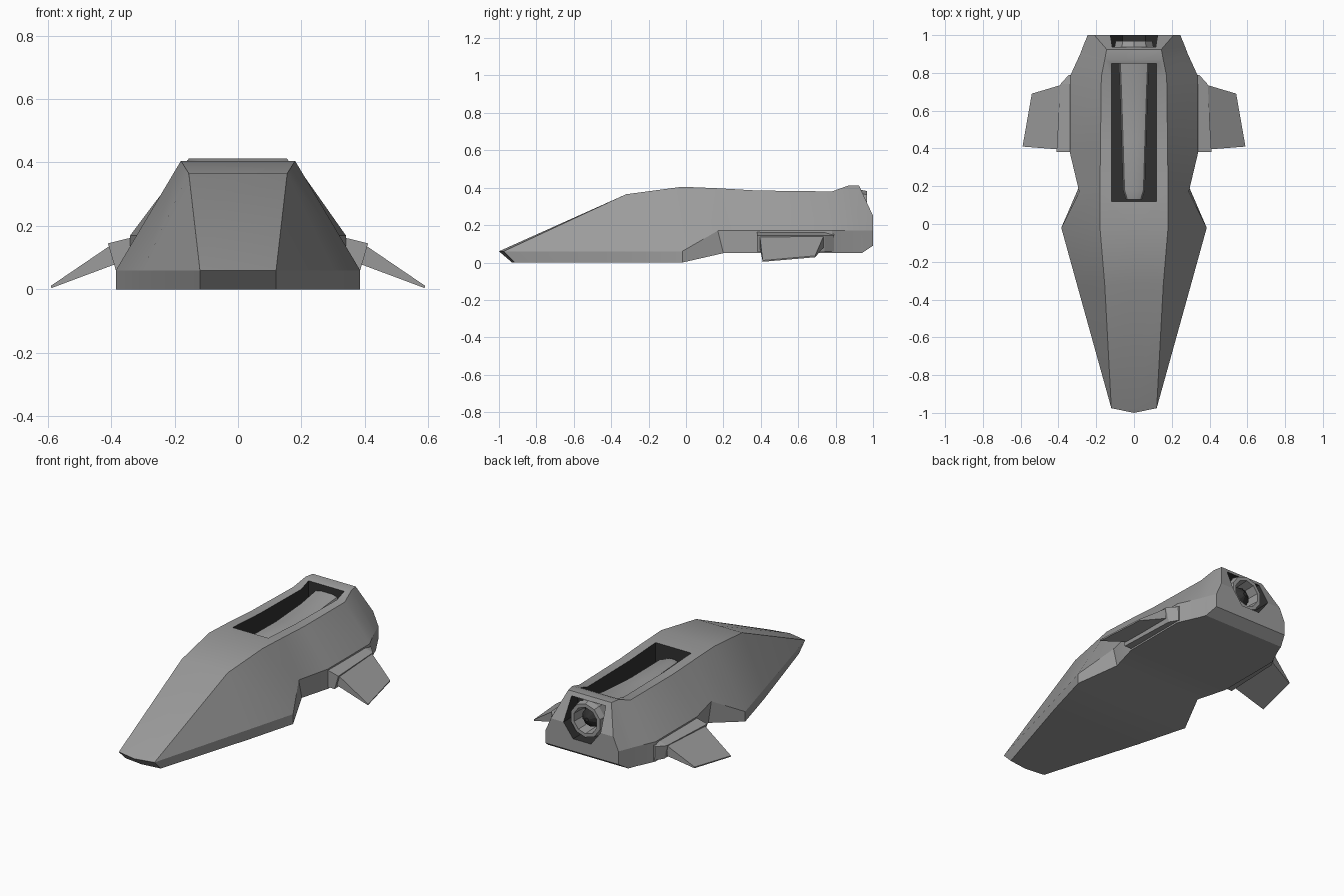
import bpy, bmesh, math
from mathutils import Vector

if "Cube" in bpy.data.objects:
    bpy.data.objects.remove(bpy.data.objects["Cube"])


def material(name, v):
    m = bpy.data.materials.new(name)
    m.diffuse_color = (v, v, v, 1)
    m.use_nodes = True
    m.node_tree.nodes["Principled BSDF"].inputs["Base Color"].default_value = m.diffuse_color
    return m


GREY = material("hull grey", 0.33)
DARK = material("recess charcoal", 0.03)


def make(name, bm, mats, index=0):
    bmesh.ops.remove_doubles(bm, verts=bm.verts, dist=1e-4)
    bmesh.ops.recalc_face_normals(bm, faces=bm.faces)
    me = bpy.data.meshes.new(name)
    for f in bm.faces:
        f.material_index = index
    bm.to_mesh(me)
    bm.free()
    for m in mats:
        me.materials.append(m)
    ob = bpy.data.objects.new(name, me)
    bpy.context.collection.objects.link(ob)
    return ob


def loft(name, rings, mats, index=0, closed=False):
    bm = bmesh.new()
    vs = [[bm.verts.new(p) for p in r] for r in rings]
    n = len(vs[0])
    last = len(vs) if closed else len(vs) - 1
    for i in range(last):
        a, b = vs[i], vs[(i + 1) % len(vs)]
        for k in range(n):
            bm.faces.new((a[k], a[(k + 1) % n], b[(k + 1) % n], b[k]))
    if not closed:
        bm.faces.new(vs[0])
        bm.faces.new(vs[-1])
    return make(name, bm, mats, index)


def activate(ob):
    bpy.ops.object.select_all(action='DESELECT')
    ob.select_set(True)
    bpy.context.view_layer.objects.active = ob


def smooth(ob, deg=22):
    activate(ob)
    bpy.ops.object.shade_smooth_by_angle(angle=math.radians(deg))


# Hull stations: top edge (y, x, z), side edge (y, x, z), bottom (y, z)
stations = [
    (-0.32, 0.155, 0.365, -0.32, 0.302, 0.06, -0.32, 0.0),
    (-0.02, 0.18, 0.405, -0.02, 0.385, 0.06, -0.02, 0.0),
    (0.17, 0.18, 0.397, 0.17, 0.29, 0.17, 0.20, 0.05),
    (0.38, 0.178, 0.385, 0.38, 0.34, 0.17, 0.38, 0.05),
    (0.78, 0.173, 0.38, 0.78, 0.34, 0.17, 0.78, 0.05),
    (0.87, 0.155, 0.412, 0.90, 0.285, 0.17, 0.90, 0.05),
    (0.925, 0.145, 0.412, 0.94, 0.27, 0.17, 0.94, 0.05),
    (1.0, 0.21, 0.25, 1.0, 0.245, 0.17, 1.0, 0.09),
]


def ring(c, half, b):
    return [c] + half + [b] + [(-x, y, z) for x, y, z in reversed(half)]


rings = [ring((0, -1, 0.06),
              [(0.12, -0.975, 0.06), (0.12, -0.975, 0.06), (0.12, -0.915, 0)],
              (0, -0.93, 0))]
for ty, tx, tz, sy, sx, sz, by, bz in stations:
    rings.append(ring((0, ty, tz), [(tx, ty, tz), (sx, sy, sz), (sx, by, bz)],
                      (0, by, bz)))
hull = loft("hull", rings, [GREY, DARK])


# Cut the top slot and the engine recess, leaving dark walls
def cut(profile, y0, y1):
    c = loft("cutter", [[(x, y, z) for x, z in profile] for y in (y0, y1)],
             [GREY, DARK], 1)
    c.hide_render = True
    mod = hull.modifiers.new("cut", 'BOOLEAN')
    mod.operation = 'DIFFERENCE'
    mod.solver = 'EXACT'
    mod.object = c
    activate(hull)
    bpy.ops.object.modifier_apply(modifier=mod.name)
    bpy.data.objects.remove(c, do_unlink=True)


cut([(-0.12, 0.27), (0.12, 0.27), (0.12, 0.6), (-0.12, 0.6)], 0.12, 0.85)
cut([(-0.115, 0.388), (0.115, 0.388), (0.125, 0.25), (0.06, 0.165),
     (-0.06, 0.165), (-0.125, 0.25)], 0.87, 1.1)
smooth(hull)

# Engine spine lying in the top slot: (y, half width, top z)
spine = []
for y, w, z in [(0.13, 0.035, 0.335), (0.18, 0.05, 0.345), (0.45, 0.058, 0.335),
                (0.70, 0.066, 0.345), (0.85, 0.072, 0.365)]:
    spine.append([(-w - 0.008, y, 0.265), (-w - 0.008, y, z - 0.03), (-w, y, z - 0.008),
                  (-w * 0.5, y, z), (w * 0.5, y, z), (w, y, z - 0.008),
                  (w + 0.008, y, z - 0.03), (w + 0.008, y, 0.265)])
smooth(loft("engine_spine", spine, [GREY]))


# Exhaust nozzle: ring shell and a dark cone inside
def circle(r, y, n=10, z=0.28):
    return [(r * math.cos(2 * math.pi * (k + .5) / n), y,
             z + r * math.sin(2 * math.pi * (k + .5) / n)) for k in range(n)]


loft("nozzle_ring", [circle(0.10, 0.87), circle(0.11, 0.93), circle(0.102, 0.968),
                     circle(0.08, 0.968), circle(0.075, 0.87)], [GREY], closed=True)
loft("nozzle_cone", [circle(0.07, 0.865), circle(0.055, 0.92), circle(0.012, 0.955)],
     [DARK])

# Fin mounts and fins on both sides
for side, s in (("right", 1), ("left", -1)):
    mount = []
    for y, top, out, low in [(0.38, 0.32, 0.41, 0.385), (0.74, 0.32, 0.39, 0.37),
                             (0.79, 0.32, 0.345, 0.342)]:
        mount.append([(s * 0.30, y, 0.06), (s * top, y, 0.167),
                      (s * out, y, 0.145), (s * low, y, 0.06)])
    loft(side + "_fin_mount", mount, [GREY])
    root = [(s * 0.385, 0.395, 0.08), (s * 0.385, 0.735, 0.08),
            (s * 0.39, 0.735, 0.14), (s * 0.40, 0.395, 0.14)]
    tip = [(s * 0.588, 0.41, 0.004), (s * 0.54, 0.69, 0.028),
           (s * 0.541, 0.69, 0.036), (s * 0.59, 0.41, 0.011)]
    loft(side + "_fin", [root, tip], [GREY])
